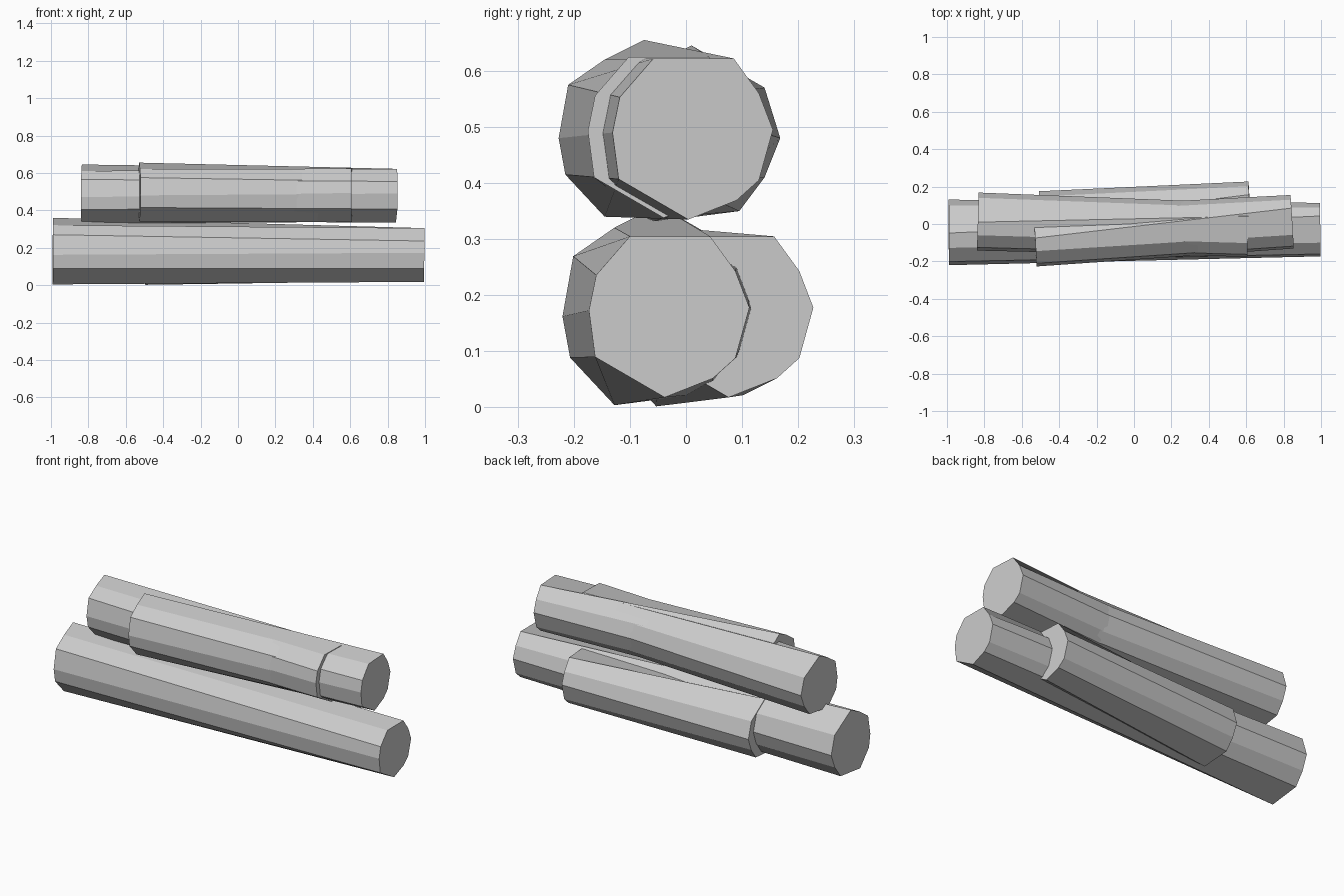
import bpy
import bmesh
from mathutils import Vector

cube = bpy.data.objects.get("Cube")
if cube:
    bpy.data.objects.remove(cube, do_unlink=True)

# One plain grey for all logs
grey = bpy.data.materials.new("light grey")
grey.use_nodes = True
colour = (0.6, 0.6, 0.6, 1)
grey.diffuse_color = colour
grey.node_tree.nodes["Principled BSDF"].inputs["Base Color"].default_value = colour

# Irregular ten-sided cross-sections (y, z): thick butt and thinner tip
BUTT = [(-.155, -.013), (-.138, .082), (-.073, .127), (-.003, .162), (.127, .087),
        (.155, -.003), (.127, -.073), (.082, -.133), (-.073, -.153), (-.143, -.078)]
TIP = [(-.143, .01), (-.13, .073), (-.07, .142), (.073, .142), (.118, .08),
       (.143, .015), (.118, -.075), (.078, -.111), (-.008, -.145), (-.132, -.073)]


def log(name, start, end, butt_scale=1.0):
    """Loft the butt section at start to the tip section at end."""
    start, end = Vector(start), Vector(end)
    axis = end - start
    bm = bmesh.new()

    def ring(centre, profile, scale):
        # Shear each end so the cut is square to the log
        return [bm.verts.new(centre + scale * Vector(
            (-(y * axis.y + z * axis.z) / axis.x, y, z))) for y, z in profile]

    a = ring(start, BUTT, butt_scale)
    b = ring(end, TIP, 1.0)
    bm.faces.new(a)
    bm.faces.new(b)
    for i in range(len(a)):
        j = (i + 1) % len(a)
        bm.faces.new((a[i], a[j], b[j], b[i]))
    bmesh.ops.recalc_face_normals(bm, faces=bm.faces[:])
    mesh = bpy.data.meshes.new(name)
    bm.to_mesh(mesh)
    bm.free()
    mesh.materials.append(grey)
    obj = bpy.data.objects.new(name, mesh)
    bpy.context.collection.objects.link(obj)
    return obj


# Lower pair, then the crossing upper pair
log("lower_front_log", (-.99, -.045, .177), (.995, -.03, .163), 1.13)
log("lower_back_log", (-.5, .02, .155), (.62, .084, .163))
log("upper_front_log", (-.53, -.072, .493), (.845, .012, .48))
log("upper_back_log", (-.835, .013, .483), (.61, -.032, .483))
